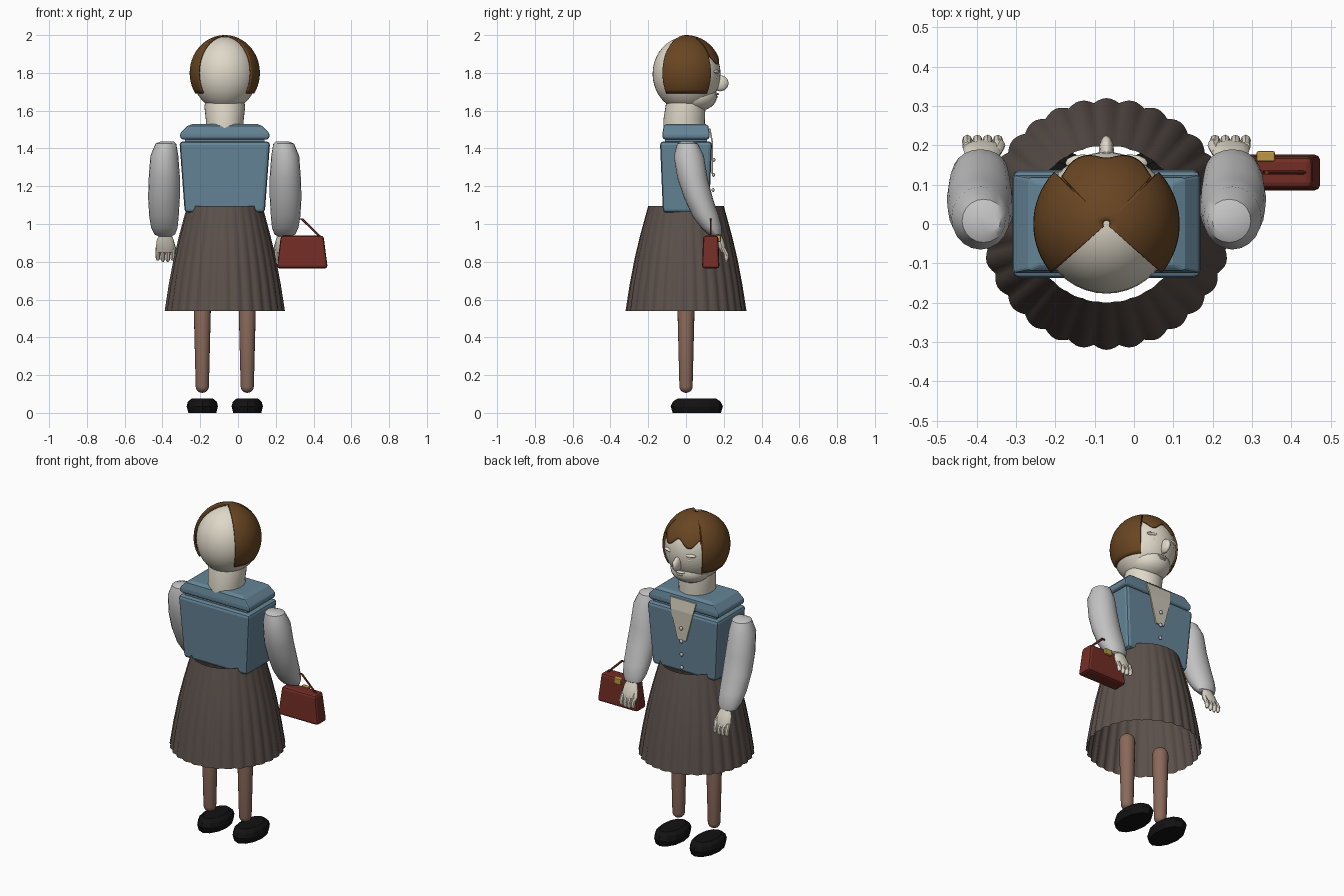
import bpy, bmesh
from math import sin, cos, pi, radians, acos, sqrt

cube = bpy.data.objects.get("Cube")
if cube:
    bpy.data.objects.remove(cube, do_unlink=True)

CX = -0.07  # body axis


def material(name, r, g, b):
    m = bpy.data.materials.new(name)
    m.use_nodes = True
    m.diffuse_color = (r, g, b, 1)
    bsdf = m.node_tree.nodes["Principled BSDF"]
    bsdf.inputs["Base Color"].default_value = (r, g, b, 1)
    bsdf.inputs["Roughness"].default_value = 0.7
    return m


SKIN = material("pale skin", .74, .69, .58)
SLEEVE = material("light grey cloth", .55, .55, .55)
VEST = material("slate blue", .13, .235, .31)
SKIRT = material("dark brown cloth", .105, .08, .07)
LEG = material("brown stocking", .25, .14, .1)
SHOE = material("black leather", .006, .006, .006)
HAIR = material("brown hair", .14, .06, .016)
BAG = material("dark red leather", .17, .026, .018)
GOLD = material("brass", .5, .31, .06)
SHIRT = material("cream shirt", .6, .56, .46)


def finish(name, bm, mat, smooth=True, angle=40):
    bmesh.ops.recalc_face_normals(bm, faces=bm.faces)
    me = bpy.data.meshes.new(name)
    bm.to_mesh(me)
    bm.free()
    me.materials.append(mat)
    ob = bpy.data.objects.new(name, me)
    bpy.context.collection.objects.link(ob)
    if smooth:
        bpy.ops.object.select_all(action='DESELECT')
        ob.select_set(True)
        bpy.context.view_layer.objects.active = ob
        bpy.ops.object.shade_smooth_by_angle(angle=radians(angle))
    return ob


def skin_rings(bm, rings, closed=True):
    """Join rows of points with quads."""
    rows = [[bm.verts.new(p) for p in ring] for ring in rings]
    n = len(rows[0])
    for a, b in zip(rows, rows[1:]):
        for i in range(n if closed else n - 1):
            j = (i + 1) % n
            bm.faces.new((a[i], a[j], b[j], b[i]))
    return rows


def loft(name, rings, mat, n=20, smooth=True):
    """Capped solid through level ellipses (x, y, z, rx, ry)."""
    bm = bmesh.new()
    rows = skin_rings(bm, [[(x + rx * cos(2 * pi * i / n), y + ry * sin(2 * pi * i / n), z)
                            for i in range(n)] for x, y, z, rx, ry in rings])
    bm.faces.new(rows[0])
    bm.faces.new(rows[-1])
    return finish(name, bm, mat, smooth)


def block(name, x, y, levels, mat, bevel):
    """Stacked rectangles (z, half width, half depth) with chamfered edges."""
    bm = bmesh.new()
    rows = skin_rings(bm, [[(x + sx * hx, y + sy * hy, z) for sx, sy in
                            ((1, 1), (-1, 1), (-1, -1), (1, -1))] for z, hx, hy in levels])
    bm.faces.new(rows[0])
    bm.faces.new(rows[-1])
    ob = finish(name, bm, mat, False)
    if bevel:
        mod = ob.modifiers.new("chamfer", 'BEVEL')
        mod.width = bevel
        mod.segments = 2
        mod.limit_method = 'ANGLE'
        mod.angle_limit = radians(40)
    return ob


def ball(name, at, radii, mat, seg=24):
    bm = bmesh.new()
    bmesh.ops.create_uvsphere(bm, u_segments=seg, v_segments=seg // 2, radius=1)
    for v in bm.verts:
        v.co = [c + r * p for c, r, p in zip(at, radii, v.co)]
    return finish(name, bm, mat, angle=60)


# Head, jaw and face, looking towards +y
ball("head", (CX, .003, 1.795), (.172, .18, .197), SKIN, 40)
ball("jaw", (CX, .05, 1.675), (.115, .115, .08), SKIN)
ball("nose", (CX, .18, 1.745), (.02, .046, .043), SKIN, 12)
ball("upper_lip", (CX, .152, 1.688), (.035, .023, .008), SKIN, 12)
ball("lower_lip", (CX, .148, 1.673), (.03, .022, .008), SKIN, 12)
for s, side in ((1, "left"), (-1, "right")):
    ball(side + "_brow", (CX + s * .06, .155, 1.805), (.045, .022, .012), SKIN, 12)
    ball(side + "_eye", (CX + s * .058, .158, 1.777), (.023, .012, .011), SKIN, 12)
loft("neck", [(CX, -.01, 1.5, .1, .11), (CX, -.01, 1.55, .1, .11),
              (CX, -.003, 1.62, .108, .106), (CX, 0, 1.67, .1, .1)], SKIN, 32)


# Bobbed hair: open at the back, long at the sides, scalloped over the brow
def hair_limit(az):
    if abs(az) > radians(44):
        return 1.69
    return 1.87 + .022 * cos(abs(az) * 8)


bm = bmesh.new()
cols, rows, grid = 120, 18, []
for j in range(rows + 1):
    ring = []
    for i in range(cols + 1):
        az = radians(131) * (2 * i / cols - 1)
        t = .05 + (acos((hair_limit(az) - 1.8) / .2) - .05) * j / rows
        ring.append((CX + .186 * sin(t) * sin(az), .19 * sin(t) * cos(az), 1.8 + .2 * cos(t)))
    grid.append(ring)
skin_rings(bm, grid, closed=False)
hair = finish("hair", bm, HAIR)
mod = hair.modifiers.new("thickness", 'SOLIDIFY')
mod.thickness = .01
mod.offset = -1

# Vest with shoulder yoke
block("vest", CX, 0, [(1.06, .212, .122), (1.437, .24, .138)], VEST, .018)
block("vest_seam", CX, 0, [(1.42, .21, .11), (1.47, .21, .11)], VEST, 0)
block("shoulder_yoke", CX, 0, [(1.447, .225, .115), (1.457, .236, .125), (1.48, .236, .125),
                              (1.518, .2, .118), (1.53, .17, .105)], VEST, .012)

# Shirt front plate and buttons
bm = bmesh.new()
skin_rings(bm, [[(CX + s * w, y, z) for s, y in ((-1, y0), (1, y0), (1, y0 + .008), (-1, y0 + .008))]
                for w, y0, z in ((.028, .134, 1.265), (.075, .134, 1.44), (.088, .122, 1.505))])
bmesh.ops.holes_fill(bm, edges=bm.edges)
finish("shirt_front", bm, SHIRT, False)
for k in range(4):
    z = 1.34 - .08 * k
    ball(f"button_{k + 1}", (CX, .144 - .035 * (1.42 - z) * .8 + .006, z), (.011, .008, .011), SLEEVE, 12)

# Pleated open skirt
flutes, seg = 30, 180
bm = bmesh.new()
shape = []
for t in (0, .1, .3, .5, .75, 1):
    r = .2 + .12 * t + .012 * sin(pi * t)
    a = .002 + .009 * t
    shape.append([(CX + (r - a + a * abs(sin(flutes * pi * i / seg))) * cos(2 * pi * i / seg),
                   (r - a + a * abs(sin(flutes * pi * i / seg))) * sin(2 * pi * i / seg),
                   1.095 - .555 * t) for i in range(seg)])
skin_rings(bm, shape)
finish("skirt", bm, SKIRT, angle=60)

# Limbs on both sides
for s, side in ((1, "left"), (-1, "right")):
    ax = CX + s * .32
    # Sleeve curving forward
    sleeve = [(-.015, .005, 1.437, .035, .03), (-.008, .008, 1.425, .055, .055),
              (0, .015, 1.36, .074, .08), (0, .035, 1.24, .083, .08), (.002, .065, 1.14, .084, .076),
              (.002, .105, 1.04, .078, .07), (0, .135, .98, .07, .055), (-.002, .152, .945, .055, .036),
              (-.004, .158, .935, .035, .02)]
    loft(side + "_sleeve", [(ax + s * dx, y, z, rx, ry) for dx, y, z, rx, ry in sleeve], SLEEVE)
    # Hand with fingers and thumb
    hx = ax - s * .005
    loft(side + "_palm", [(hx, .165, .95, .03, .018), (hx, .178, .915, .045, .022),
                          (hx, .192, .875, .05, .02), (hx, .2, .85, .042, .014)], SKIN, 14)
    for k in range(4):
        fx = hx + (k - 1.5) * .026
        tip = .797 + .006 * abs(k - 1.5)
        loft(f"{side}_finger_{k + 1}", [(fx, .195, .875, .012, .014), (fx, .213, .84, .013, .014),
                                        (fx, .214, tip + .01, .011, .012), (fx, .212, tip, .005, .006)], SKIN, 8)
    tx = hx - s * .045
    loft(side + "_thumb", [(tx + s * .01, .18, .905, .012, .012), (tx, .2, .87, .013, .014),
                           (tx + s * .004, .212, .84, .008, .008)], SKIN, 8)
    # Leg with rounded ends
    lx = CX + s * .119
    leg = []
    for k in range(6):
        a = pi / 2 * (k / 5) * .98 + .03
        leg.append((lx, 0, .14 - .034 * cos(a), .035 * sin(a), .035 * sin(a)))
    for k in range(6):
        a = pi / 2 * (1 - k / 5) * .98 + .03
        leg.append((lx, 0, .54 + .045 * cos(a), .045 * sin(a), .045 * sin(a)))
    loft(side + "_leg", leg, LEG)
    # Faceted shoe
    loft(side + "_shoe", [(lx, .057, 0, .074, .128), (lx, .057, .035, .083, .138),
                          (lx, .057, .06, .076, .126), (lx, .057, .077, .055, .1)], SHOE, 12, False)

# Handbag with strap and clasp
BX, BY = .34, .131
block("handbag", BX, BY, [(.765, .135, .046), (.938, .113, .04)], BAG, .014)
loft("bag_strap", [(.443, BY, .925, .008, .005), (.335, BY, 1.03, .009, .005),
                   (.325, BY, 1.03, .009, .005), (.235, BY, .925, .008, .005)], BAG, 8)
block("bag_clasp", .335, .172, [(.905, .023, .013), (.94, .023, .013)], GOLD, .004)
